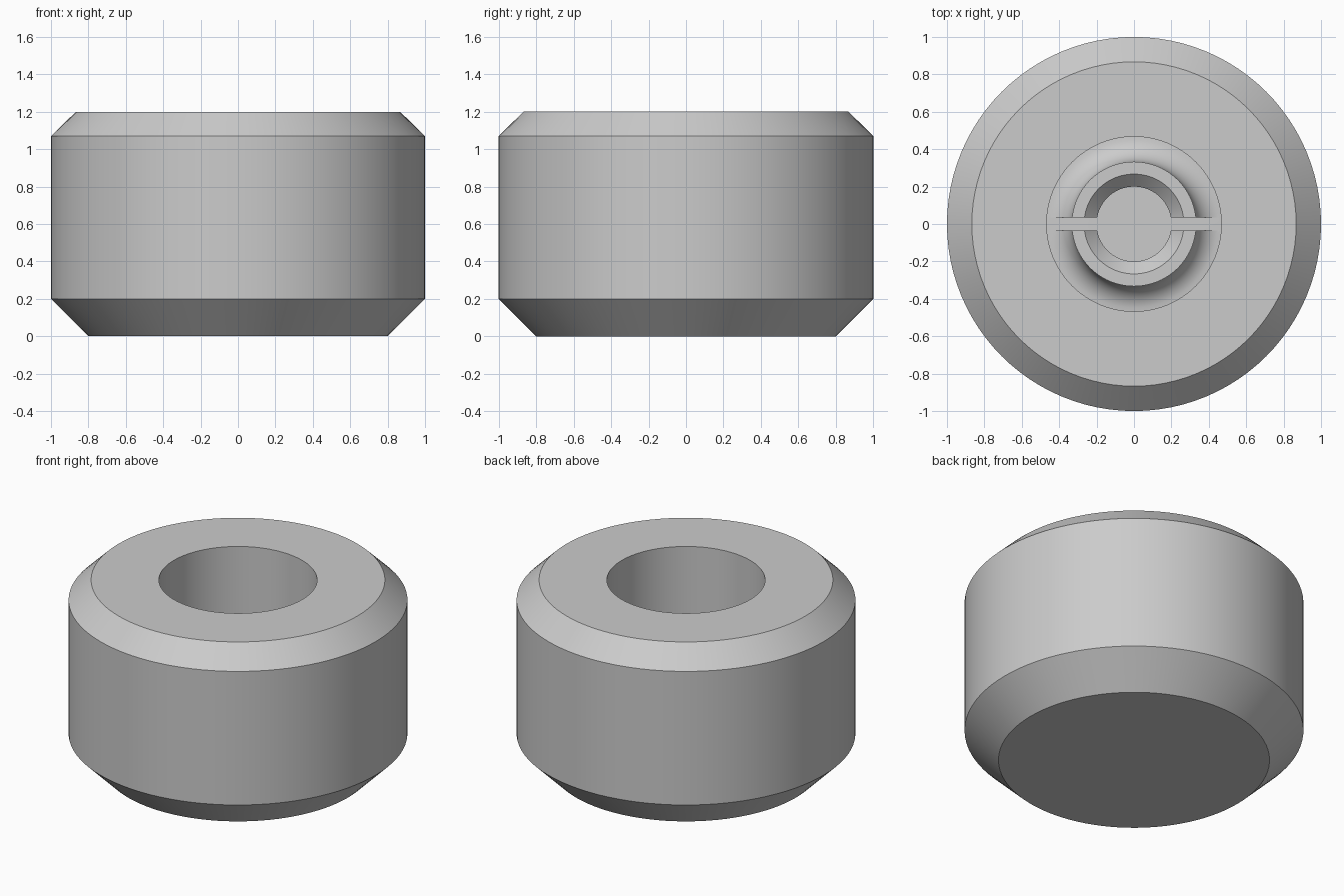
import bpy, bmesh, math

cube = bpy.data.objects.get("Cube")
if cube:
    bpy.data.objects.remove(cube, do_unlink=True)

SEGMENTS = 96
FLOOR, BOSS_TOP, TOP = 0.2, 0.67, 1.2
BORE, BOSS, HOLE, CHAMFER = 0.467, 0.333, 0.2, 0.067
SLOT = 0.067

grey = bpy.data.materials.new("plain grey")
grey.use_nodes = True
colour = (0.6, 0.6, 0.6, 1)
grey.diffuse_color = colour
grey.node_tree.nodes["Principled BSDF"].inputs["Base Color"].default_value = colour


def add_object(name, bm):
    bmesh.ops.recalc_face_normals(bm, faces=bm.faces)
    mesh = bpy.data.meshes.new(name)
    bm.to_mesh(mesh)
    bm.free()
    mesh.materials.append(grey)
    obj = bpy.data.objects.new(name, mesh)
    bpy.context.collection.objects.link(obj)
    return obj


def lathe(name, profile):
    """Turn a radius/height profile round z and cap both ends."""
    bm = bmesh.new()
    rings = []
    for r, z in profile:
        rings.append([bm.verts.new((r * math.cos(a), r * math.sin(a), z))
                      for a in (math.tau * i / SEGMENTS for i in range(SEGMENTS))])
    for low, high in zip(rings, rings[1:]):
        for i in range(SEGMENTS):
            j = (i + 1) % SEGMENTS
            bm.faces.new((low[i], low[j], high[j], high[i]))
    bm.faces.new(rings[0])
    bm.faces.new(rings[-1])
    return add_object(name, bm)


# Chamfered outside and straight bore
outside = [(0.8, 0), (1, 0.2), (1, 1.07), (0.867, TOP), (BORE, TOP)]

# Rounded foot running from the bore floor up into the boss
fillet_radius = BORE - BOSS
fillet = [(BORE - fillet_radius * math.sin(a), FLOOR + fillet_radius * (1 - math.cos(a)))
          for a in (math.pi / 2 * i / 10 for i in range(11))]

# Hollow boss with a lead-in chamfer
boss = [(BOSS, BOSS_TOP), (HOLE + CHAMFER, BOSS_TOP),
        (HOLE, BOSS_TOP - CHAMFER), (HOLE, FLOOR)]

knob = lathe("knob_body", outside + fillet + boss)

# Slot that splits the boss in two
bm = bmesh.new()
bmesh.ops.create_cube(bm, size=1)
slot_height = BOSS_TOP - FLOOR + 0.1
bmesh.ops.scale(bm, vec=(2 * BORE - 0.004, SLOT, slot_height), verts=bm.verts)
bmesh.ops.translate(bm, vec=(0, 0, FLOOR + 0.001 + slot_height / 2), verts=bm.verts)
cutter = add_object("slot_cutter", bm)
cutter.hide_render = True

cut = knob.modifiers.new("boss_slot", "BOOLEAN")
cut.operation = "DIFFERENCE"
cut.solver = "EXACT"
cut.object = cutter

bpy.ops.object.select_all(action="DESELECT")
knob.select_set(True)
bpy.context.view_layer.objects.active = knob
bpy.ops.object.modifier_apply(modifier=cut.name)
bpy.data.objects.remove(cutter, do_unlink=True)
bpy.ops.object.shade_smooth_by_angle(angle=math.radians(30))
